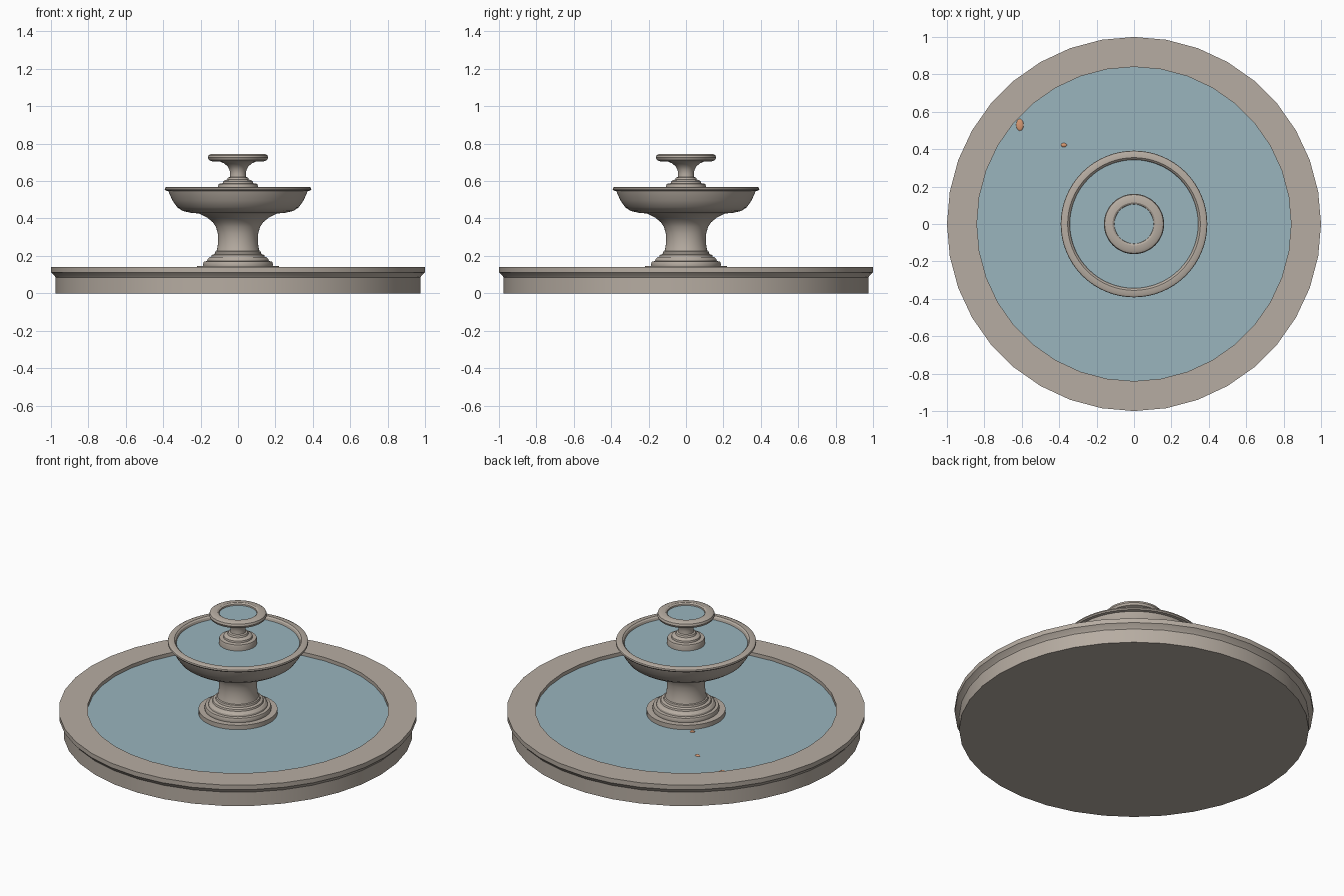
import bpy, bmesh, math


def material(name, rgb):
    m = bpy.data.materials.new(name)
    m.diffuse_color = (*rgb, 1)
    return m


stone = material("warm_grey_stone", (0.47, 0.415, 0.36))
blue = material("pale_blue_water", (0.32, 0.46, 0.515))
orange = material("goldfish_orange", (0.68, 0.32, 0.17))


def finish(bm, name, mat):
    bmesh.ops.recalc_face_normals(bm, faces=bm.faces)
    me = bpy.data.meshes.new(name)
    bm.to_mesh(me)
    bm.free()
    ob = bpy.data.objects.new(name, me)
    bpy.context.collection.objects.link(ob)
    me.materials.append(mat)
    bpy.ops.object.select_all(action='DESELECT')
    ob.select_set(True)
    bpy.context.view_layer.objects.active = ob
    bpy.ops.object.shade_smooth_by_angle(angle=math.radians(32))
    return ob


def lathe(name, profile, n, mat):
    """Spin an (r, z) profile around z and cap both ends."""
    bm = bmesh.new()
    rings = [[bm.verts.new((r * math.cos(2 * math.pi * i / n),
                            r * math.sin(2 * math.pi * i / n), z))
              for i in range(n)] for r, z in profile]
    for a, b in zip(rings, rings[1:]):
        for i in range(n):
            j = (i + 1) % n
            bm.faces.new((a[i], a[j], b[j], b[i]))
    bm.faces.new(rings[0][::-1])
    bm.faces.new(rings[-1])
    return finish(bm, name, mat)


def water(name, r, z, n):
    lathe(name, [(r, z - 0.008), (r, z)], n, blue)


# Wide ground basin with overhanging coping
lathe("ground_basin", [(0.975, 0), (0.975, 0.085), (0.982, 0.095), (1.0, 0.112),
                       (1.0, 0.14), (0.84, 0.14), (0.84, 0.04)], 36, stone)
water("basin_water", 0.845, 0.118, 36)

# Pedestal with stepped foot, waisted neck
lathe("pedestal", [(0.22, 0.05), (0.22, 0.145), (0.185, 0.145), (0.187, 0.157),
                   (0.182, 0.17), (0.165, 0.172), (0.163, 0.182), (0.152, 0.193),
                   (0.143, 0.195), (0.14, 0.205), (0.125, 0.21), (0.122, 0.222),
                   (0.115, 0.225), (0.109, 0.25), (0.106, 0.285), (0.108, 0.32),
                   (0.118, 0.355), (0.135, 0.38), (0.165, 0.405), (0.21, 0.428),
                   (0.21, 0.45)], 64, stone)

# Middle bowl
lathe("middle_bowl", [(0.19, 0.425), (0.25, 0.43), (0.295, 0.44), (0.325, 0.46),
                      (0.35, 0.495), (0.368, 0.535), (0.372, 0.546), (0.387, 0.549),
                      (0.392, 0.556), (0.39, 0.564), (0.38, 0.569), (0.355, 0.569),
                      (0.347, 0.562), (0.335, 0.52), (0.29, 0.48)], 64, stone)
water("middle_bowl_water", 0.343, 0.549, 64)

# Upper stem on its small stepped foot
lathe("upper_stem", [(0.105, 0.53), (0.107, 0.572), (0.103, 0.585), (0.082, 0.588),
                     (0.08, 0.598), (0.07, 0.605), (0.058, 0.608), (0.054, 0.618),
                     (0.044, 0.622), (0.042, 0.64), (0.045, 0.66), (0.055, 0.678),
                     (0.075, 0.695), (0.1, 0.706), (0.1, 0.715)], 48, stone)

# Small top bowl
lathe("top_bowl", [(0.085, 0.703), (0.14, 0.706), (0.155, 0.712), (0.161, 0.725),
                   (0.157, 0.738), (0.145, 0.745), (0.115, 0.745), (0.106, 0.739),
                   (0.103, 0.72)], 48, stone)
water("top_bowl_water", 0.105, 0.731, 48)

# Goldfish backs just breaking the basin water
for k, (x, y, sx, sy) in enumerate([(-0.61, 0.53, 0.02, 0.032),
                                    (-0.375, 0.422, 0.016, 0.011),
                                    (-0.17, 0.18, 0.014, 0.014)]):
    bm = bmesh.new()
    bmesh.ops.create_uvsphere(bm, u_segments=16, v_segments=8, radius=1)
    for v in bm.verts:
        v.co = (x + v.co.x * sx, y + v.co.y * sy, 0.118 + v.co.z * 0.006)
    finish(bm, "goldfish_%d" % (k + 1), orange)
